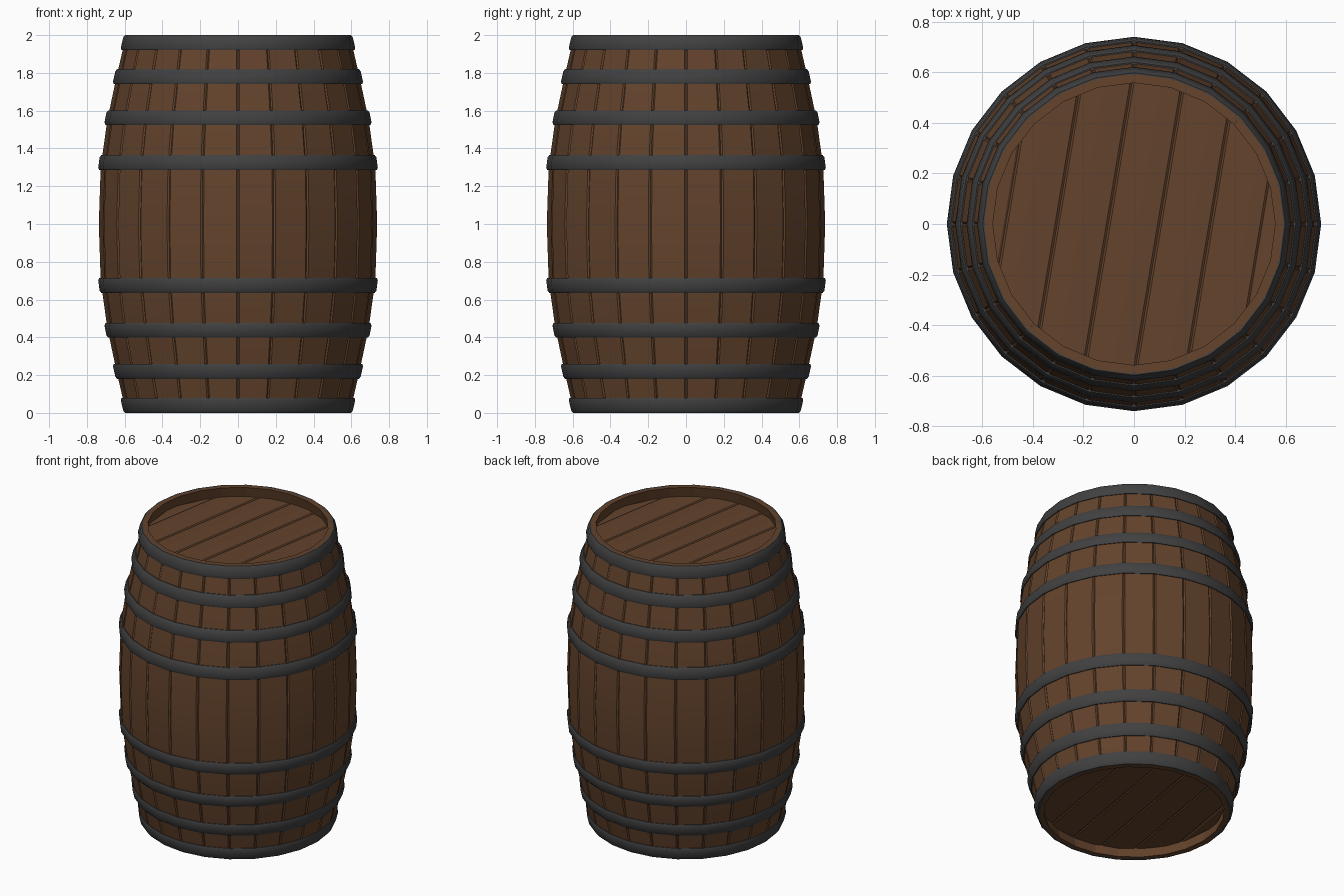
import bpy, bmesh, math

if "Cube" in bpy.data.objects:
    bpy.data.objects.remove(bpy.data.objects["Cube"])

N = 24                      # staves / hoop sides
STEP = 2 * math.pi / N


def material(name, rgb):
    m = bpy.data.materials.new(name)
    m.diffuse_color = (*rgb, 1)
    m.use_nodes = True
    m.node_tree.nodes["Principled BSDF"].inputs["Base Color"].default_value = m.diffuse_color
    return m


WOOD = material("brown wood", (0.125, 0.056, 0.025))
IRON = material("dark iron", (0.052, 0.052, 0.054))

# outer stave radius by height above/below the middle
PROFILE = [(0.0, 0.737), (0.3, 0.727), (0.55, 0.692), (0.78, 0.643), (1.0, 0.592)]


def radius(z):
    d = abs(z - 1)
    for (d0, r0), (d1, r1) in zip(PROFILE, PROFILE[1:]):
        if d <= d1 + 1e-6:
            return r0 + (r1 - r0) * (d - d0) / (d1 - d0)
    return PROFILE[-1][1]


def finish(name, bm, mat, angle):
    bmesh.ops.recalc_face_normals(bm, faces=bm.faces)
    me = bpy.data.meshes.new(name)
    bm.to_mesh(me)
    bm.free()
    me.materials.append(mat)
    ob = bpy.data.objects.new(name, me)
    bpy.context.collection.objects.link(ob)
    bpy.ops.object.select_all(action='DESELECT')
    bpy.context.view_layer.objects.active = ob
    ob.select_set(True)
    bpy.ops.object.shade_smooth_by_angle(angle=math.radians(angle))
    return ob


def bridge(bm, rows, closed_rows=False):
    """Quads between closed loops of vertices; optionally join last to first."""
    pairs = list(zip(rows, rows[1:]))
    if closed_rows:
        pairs.append((rows[-1], rows[0]))
    for a, b in pairs:
        for i in range(len(a)):
            j = (i + 1) % len(a)
            bm.faces.new((a[i], a[j], b[j], b[i]))


# staves: bent planks with slightly chamfered outer edges
bm = bmesh.new()
heights = sorted({1 + s * d for d, _ in PROFILE for s in (-1, 1)})
half, cham, thick = STEP / 2, 0.012, 0.034
for k in range(N):
    mid = (k + 0.5) * STEP
    rows = []
    for z in heights:
        r = radius(z)
        section = [(r - thick, -half), (r - 0.006, -half), (r, -half + cham),
                   (r, half - cham), (r - 0.006, half), (r - thick, half)]
        rows.append([bm.verts.new((q * math.cos(mid + a), q * math.sin(mid + a), z))
                     for q, a in section])
    bridge(bm, rows)
    bm.faces.new(rows[0])
    bm.faces.new(rows[-1])
finish("staves", bm, WOOD, 40)

# iron hoops, mirrored about the middle height
for n, (z0, z1) in enumerate([(0.0, 0.08), (0.18, 0.26), (0.398, 0.475), (0.635, 0.715)]):
    for label, flip in (("lower", False), ("upper", True)):
        bm = bmesh.new()
        b = 0.012
        section = [(z0, -0.012), (z0, 0.006), (z0 + b, 0.013), (z1 - b, 0.013),
                   (z1, 0.006), (z1, -0.012)]
        rows = []
        for k in range(N):
            c, s = math.cos(k * STEP), math.sin(k * STEP)
            rows.append([bm.verts.new(((radius(z) + o) * c, (radius(z) + o) * s,
                                       2 - z if flip else z)) for z, o in section])
        bridge(bm, rows, True)
        finish(f"{label}_hoop_{n + 1}", bm, IRON, 50)

# heads: seven slightly domed planks, trimmed to a disc, turned a little
TILT, WIDTH, R_HEAD = math.radians(9.5), 0.2, 0.58
for name, z, up in (("top_head", 1.93, 1), ("bottom_head", 0.07, -1)):
    bm = bmesh.new()
    for p in range(-3, 4):
        xs = [p * WIDTH + t * WIDTH for t in (-0.5, -0.46, 0, 0.46, 0.5)]
        dz = [-0.006, 0, 0.003, 0, -0.006]
        pts = []
        for x, d in zip(xs, dz):
            x = max(-R_HEAD, min(R_HEAD, x))
            y = math.sqrt(max(R_HEAD ** 2 - x * x, 1e-6))
            pts.append([bm.verts.new((x * math.cos(TILT) - v * math.sin(-TILT),
                                      x * math.sin(-TILT) + v * math.cos(TILT),
                                      z + up * h))
                        for v, h in ((-y, d), (y, d), (y, -0.04), (-y, -0.04))])
        bridge(bm, pts)
        bm.faces.new(pts[0])
        bm.faces.new(pts[-1])
    bmesh.ops.remove_doubles(bm, verts=bm.verts, dist=1e-5)
    bmesh.ops.dissolve_degenerate(bm, edges=bm.edges, dist=1e-5)
    # mirror the stray tilt so seams lean from upper left to lower right
    for v in bm.verts:
        x, y = v.co.x, v.co.y
        q = math.hypot(x, y)
        if q > R_HEAD:
            v.co.x, v.co.y = x * R_HEAD / q, y * R_HEAD / q
    finish(name, bm, WOOD, 30)
